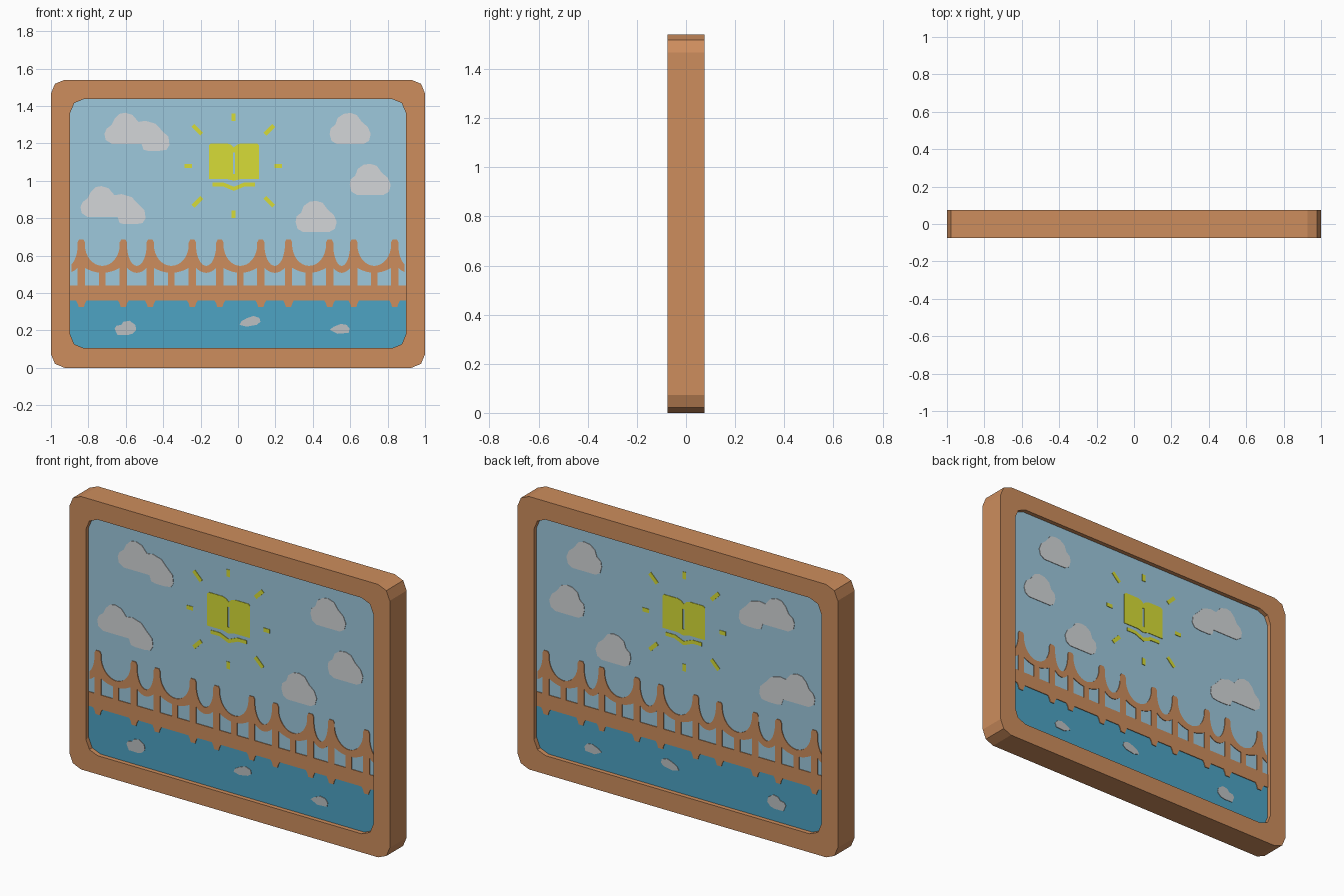
import bpy, bmesh, math

if "Cube" in bpy.data.objects:
    bpy.data.objects.remove(bpy.data.objects["Cube"])

FRONT = 0.05      # half depth of the picture panel
DEPTH = 0.075     # half depth of the frame


def material(name, r, g, b):
    m = bpy.data.materials.new(name)
    lin = [((c / 255 + 0.055) / 1.055) ** 2.4 for c in (r, g, b)]
    m.diffuse_color = (*lin, 1)
    m.use_nodes = True
    m.node_tree.nodes["Principled BSDF"].inputs["Base Color"].default_value = m.diffuse_color
    return m


WOOD = material("brown wood", 205, 141, 93)
SKY = material("sky blue", 158, 200, 220)
WATER = material("water blue", 77, 163, 196)
CLOUD = material("cloud grey", 211, 214, 216)
STONE = material("stone grey", 188, 192, 194)
YELLOW = material("sun yellow", 215, 220, 55)


def finish(name, bm, *mats):
    bmesh.ops.recalc_face_normals(bm, faces=bm.faces[:])
    me = bpy.data.meshes.new(name)
    bm.to_mesh(me)
    bm.free()
    for m in mats:
        me.materials.append(m)
    ob = bpy.data.objects.new(name, me)
    bpy.context.collection.objects.link(ob)
    return ob


def prism(bm, poly, y0, y1):
    face = bm.faces.new([bm.verts.new((x, y0, z)) for x, z in poly])
    ext = bmesh.ops.extrude_face_region(bm, geom=[face])["geom"]
    verts = [v for v in ext if isinstance(v, bmesh.types.BMVert)]
    bmesh.ops.translate(bm, verts=verts, vec=(0, y1 - y0, 0))


def plates(name, polys, mat, raise_by=0.003):
    """Thin painted shapes on both faces of the panel."""
    bm = bmesh.new()
    for poly in polys:
        for s in (-1, 1):
            prism(bm, poly, s * (FRONT - 0.002), s * (FRONT + raise_by))
    return finish(name, bm, mat)


def rounded(half_w, z0, z1, r=0.073):
    """Rectangle outline with two-segment corners."""
    pts = []
    for i, (sx, top) in enumerate(((1, 1), (-1, 1), (-1, 0), (1, 0))):
        cx, cz = sx * (half_w - r), (z1 - r) if top else (z0 + r)
        for k in range(3):
            a = math.radians(90 * i + 45 * k)
            pts.append((cx + r * math.cos(a), cz + r * math.sin(a)))
    return pts


# Frame
bm = bmesh.new()
outer, inner = rounded(1.0, 0.0, 1.54), rounded(0.897, 0.105, 1.437)
rings = [[bm.verts.new((x, y, z)) for x, z in o]
         for o, y in ((outer, -DEPTH), (outer, DEPTH), (inner, DEPTH), (inner, -DEPTH))]
n = len(outer)
for a in range(4):
    p, q = rings[a], rings[(a + 1) % 4]
    for i in range(n):
        j = (i + 1) % n
        bm.faces.new((p[i], p[j], q[j], q[i]))
finish("picture_frame", bm, WOOD)

# Panel, sky above and water below
bm = bmesh.new()
prism(bm, rounded(0.9, 0.102, 1.44), -FRONT, FRONT)
bmesh.ops.bisect_plane(bm, geom=bm.verts[:] + bm.edges[:] + bm.faces[:],
                       plane_co=(0, 0, 0.37), plane_no=(0, 0, 1))
for f in bm.faces:
    f.material_index = 1 if f.calc_center_median().z < 0.37 else 0
finish("sky_and_water_panel", bm, SKY, WATER)

# Clouds
single = [(-.11, -.03), (-.105, 0), (-.08, .02), (-.067, .056), (-.035, .078), (0, .083),
          (.035, .072), (.062, .035), (.094, .008), (.11, -.03), (.1, -.067),
          (.072, -.083), (-.072, -.083), (-.1, -.067)]
double = [(-.174, -.01), (-.163, .016), (-.136, .037), (-.12, .07), (-.094, .096),
          (-.062, .102), (-.024, .09), (.008, .053), (.045, .059), (.1, .043), (.13, .01),
          (.168, -.027), (.174, -.07), (.158, -.096), (.12, -.102), (.06, -.102),
          (.035, -.096), (.024, -.064), (-.136, -.064), (-.168, -.043)]
spots = [(single, .6, 1.28), (single, .707, 1.008), (single, .418, .81),
         (double, -.54, 1.262), (double, -.668, .87)]
plates("clouds", [[(x + cx, z + cz) for x, z in s] for s, cx, cz in spots], CLOUD)

# Stones in the water
plates("water_stones", [
    [(-.66, .21), (-.65, .225), (-.624, .23), (-.613, .246), (-.58, .252), (-.549, .23),
     (-.544, .203), (-.565, .182), (-.59, .175), (-.645, .176)],
    [(.008, .23), (.019, .25), (.05, .267), (.083, .278), (.115, .267), (.12, .246),
     (.1, .23), (.045, .22)],
    [(.49, .203), (.51, .219), (.55, .235), (.58, .23), (.597, .21), (.592, .187),
     (.533, .182)]], STONE)

# Open book as the sun, halves mirrored about its spine
SPINE = -0.022
page = [(-.155, 1.01), (-.155, 1.19), (-.145, 1.2), (-.06, 1.2), (-.038, 1.193),
        (SPINE, 1.178), (SPINE, 1.15), (-.028, 1.15), (-.028, 1.035), (SPINE, 1.035),
        (SPINE, 1.0), (-.06, 1.01)]
cover = [(-.135, .99), (-.075, .99), (SPINE, .968), (SPINE, .946), (-.08, .97), (-.135, .97)]
halves = [page, cover]
plates("sun_book", halves + [[(2 * SPINE - x, z) for x, z in h] for h in halves], YELLOW)

# Rays
rays = []
for k in range(8):
    a = math.radians(45 * k)
    diag = k % 2
    d, half = (0.272, 0.033) if diag else ((0.24, 0.02) if k % 4 == 0 else (0.26, 0.02))
    c, s = math.cos(a), math.sin(a)
    rays.append([(-.025 + (d + u) * c - v * s, 1.08 + (d + u) * s + v * c)
                 for u, v in ((-half, -.011), (half, -.011), (half, .011), (-half, .011))])
plates("sun_rays", rays, YELLOW)

# Bridge: deck, towers, short posts and hanging cables
EDGE = 0.897
towers = [-.838, -.613, -.469, -.244, -.097, .122, .27, .49, .619, .838]
parts = [[(-EDGE, .36), (EDGE, .36), (EDGE, .44), (-EDGE, .44)]]
for x in towers:
    side = [(.014, .325), (.02, .345), (.03, .362), (.02, .40), (.02, .67), (.012, .685)]
    parts.append([(x + w, z) for w, z in side] + [(x - w, z) for w, z in reversed(side)])
for a, b in zip(towers[::2], towers[1::2]):
    m = (a + b) / 2
    parts.append([(m - .018, .43), (m + .018, .43), (m + .018, .53), (m - .018, .53)])
ends = [-.985] + towers + [.985]
for a, b in zip(ends, ends[1:]):
    mid, half = (a + b) / 2, (b - a) / 2 - 0.019
    upper, lower = [], []
    for i in range(17):
        t = -math.cos(math.pi * i / 16)
        x = mid + half * t
        if abs(x) <= EDGE:
            upper.append((x, .545 + .115 * (1 - math.sqrt(max(0, 1 - t * t)))))
            lower.append((x, .508 + .027 * t * t))
    parts.append(upper + lower[::-1])
plates("bridge", parts, WOOD, 0.004)
